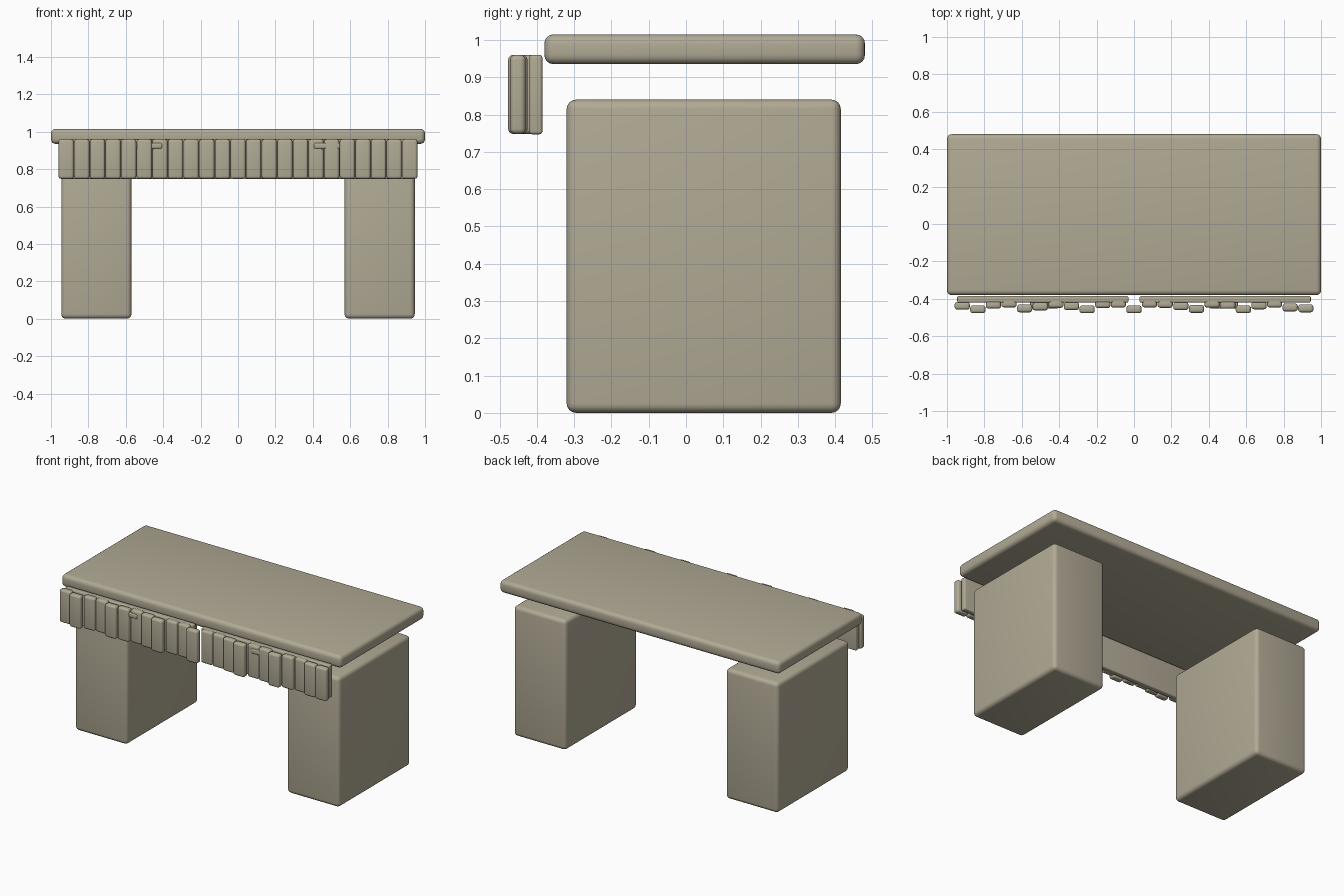
import bpy

old = bpy.data.objects.get("Cube")
if old:
    bpy.data.objects.remove(old, do_unlink=True)

stone = bpy.data.materials.new("warm_stone")
stone.use_nodes = True
colour = (0.44, 0.40, 0.30, 1)
stone.diffuse_color = colour
stone.node_tree.nodes["Principled BSDF"].inputs["Base Color"].default_value = colour


def rounded_box(name, low, high, radius):
    """Box between two corners with softly rounded edges."""
    centre = [(a + b) / 2 for a, b in zip(low, high)]
    bpy.ops.mesh.primitive_cube_add(size=1, location=centre)
    box = bpy.context.object
    box.name = name
    box.scale = [b - a for a, b in zip(low, high)]
    bpy.ops.object.transform_apply(location=False, rotation=False, scale=True)
    bevel = box.modifiers.new("rounding", "BEVEL")
    bevel.width = radius
    bevel.segments = 4
    bpy.ops.object.modifier_apply(modifier=bevel.name)
    bpy.ops.object.shade_smooth_by_angle()
    box.data.materials.append(stone)
    return box


def side_pair(name, low, high, radius):
    """Matching boxes on the left (+x) and right (-x)."""
    rounded_box("left_" + name, low, high, radius)
    rounded_box("right_" + name, (-high[0], *low[1:]), (-low[0], *high[1:]), radius)


# Table top and pedestals
rounded_box("table_top", (-1, -0.38, 0.935), (1, 0.48, 1.015), 0.025)
side_pair("pedestal", (0.57, -0.32, 0), (0.945, 0.415, 0.84), 0.025)

# Drawer backing panels and their handles
side_pair("drawer_panel", (0.03, -0.42, 0.747), (0.945, -0.385, 0.96), 0.008)
side_pair("drawer_handle", (0.405, -0.453, 0.908), (0.555, -0.41, 0.94), 0.01)

# Uneven row of upright slats, each with its own forward offset in hundredths
offsets = (1.6, 3.5, 1.0, 0.4, 3.0, 2.0, 0.6, 1.8, 3.5, 0.7, 0.5, 3.5,
           0.4, 0.6, 1.8, 3.3, 0.5, 1.1, 3.5, 1.4, 0.4, 2.5, 3.0)
pitch = 0.0835
for i, offset in enumerate(offsets):
    x = (i - len(offsets) // 2) * pitch
    y = -0.42 - offset / 100
    rounded_box(f"slat_{i + 1}", (x - 0.0405, y - 0.022, 0.748),
                (x + 0.0405, y + 0.02, 0.96), 0.014)
